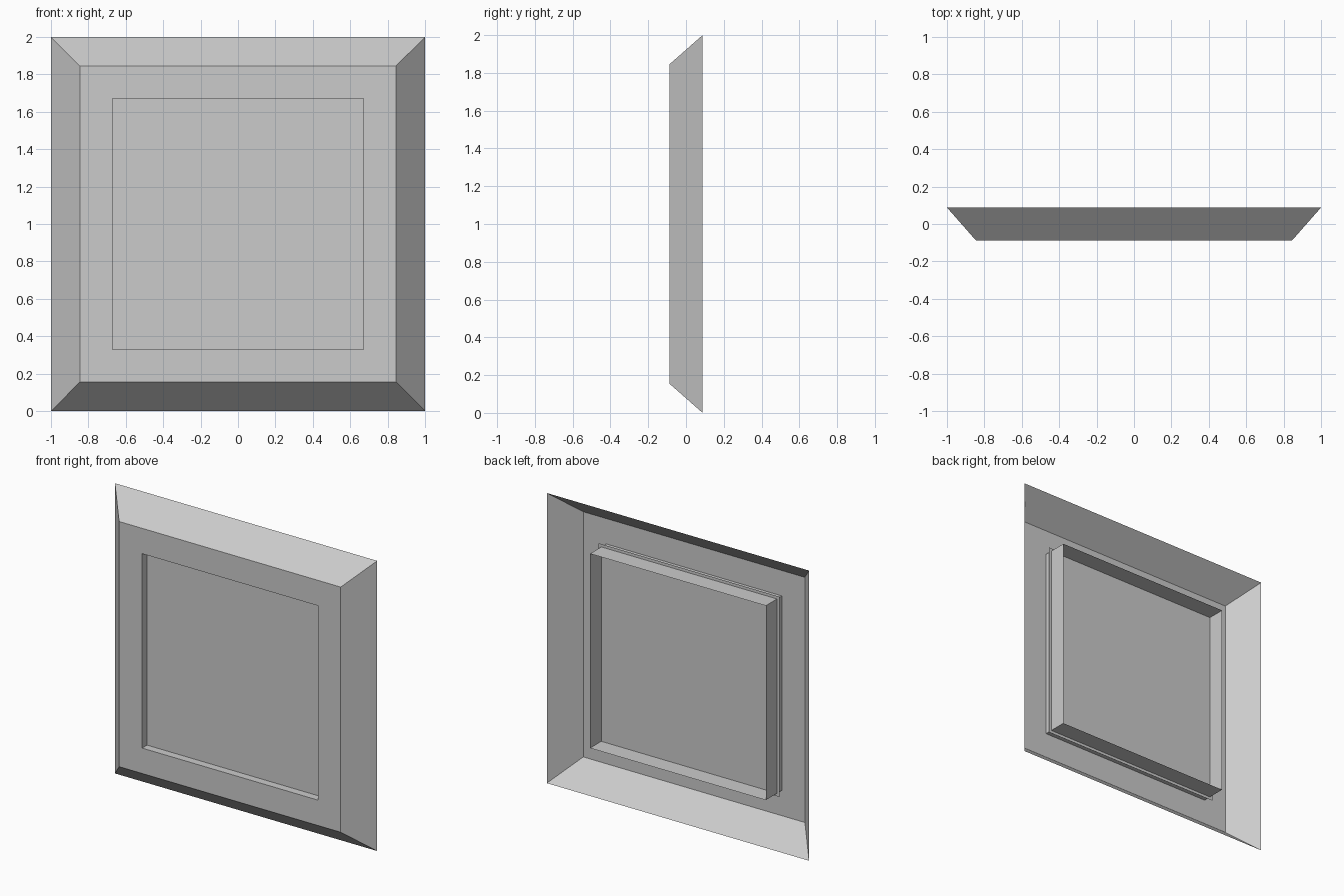
import bpy, bmesh

if "Cube" in bpy.data.objects:
    bpy.data.objects.remove(bpy.data.objects["Cube"])

HALF_DEPTH = 0.088


def square_loop(bm, half, y):
    """Square ring of vertices centred on z = 1, facing -y."""
    corners = ((-1, -1), (1, -1), (1, 1), (-1, 1))
    return [bm.verts.new((half * sx, y, 1 + half * sz)) for sx, sz in corners]


def finish(bm, name):
    mesh = bpy.data.meshes.new(name)
    bm.to_mesh(mesh)
    bm.free()
    obj = bpy.data.objects.new(name, mesh)
    bpy.context.collection.objects.link(obj)
    return obj


# Window frame: open-backed shell swept through a mitred square profile
profile = [
    (1.0, HALF_DEPTH),      # outer rim at the back
    (0.845, -HALF_DEPTH),   # end of the sloped bevel
    (0.67, -HALF_DEPTH),    # edge of the opening
    (0.67, HALF_DEPTH),     # inner wall running to the back
]
bm = bmesh.new()
loops = [square_loop(bm, half, y) for half, y in profile]
for outer, inner in zip(loops, loops[1:]):
    for i in range(4):
        j = (i + 1) % 4
        bm.faces.new((outer[i], outer[j], inner[j], inner[i]))
finish(bm, "window_frame")

# Pane: thin sheet set into the opening, its edge passing through the inner wall
bm = bmesh.new()
bm.faces.new(square_loop(bm, 0.69, -0.034))
finish(bm, "window_pane")
